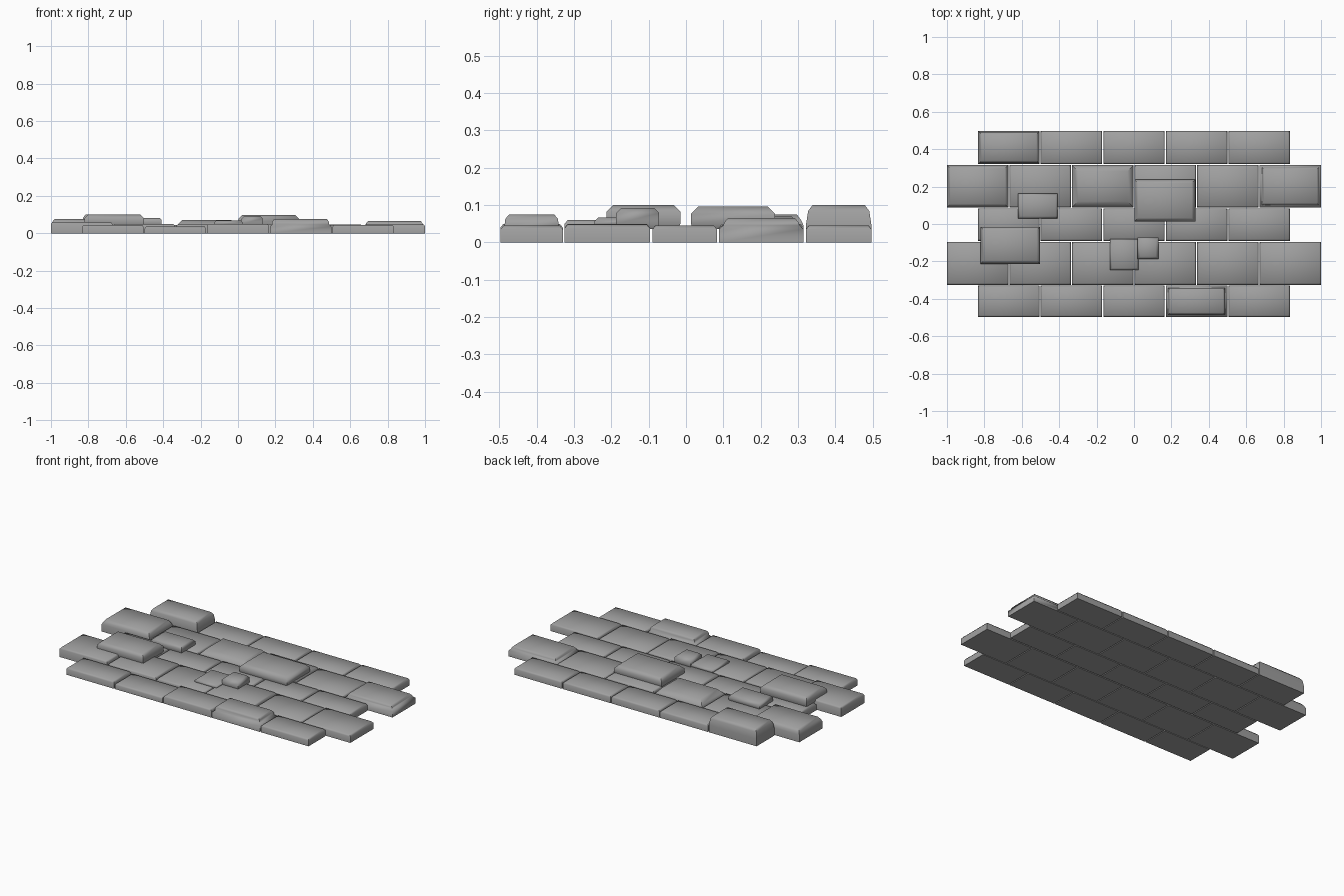
import bpy, bmesh, math

if "Cube" in bpy.data.objects:
    bpy.data.objects.remove(bpy.data.objects["Cube"])

stone = bpy.data.materials.new("grey stone")
stone.diffuse_color = (0.35, 0.35, 0.35, 1)
stone.use_nodes = True
stone.node_tree.nodes["Principled BSDF"].inputs["Base Color"].default_value = stone.diffuse_color


def block(name, x0, x1, y0, y1, rings, smooth=60):
    """Loft a rectangular stone from (inset, height) rings, capped at both ends."""
    bm = bmesh.new()
    loops = []
    for d, z in rings:
        loops.append([bm.verts.new(p) for p in (
            (x0 + d, y0 + d, z), (x1 - d, y0 + d, z),
            (x1 - d, y1 - d, z), (x0 + d, y1 - d, z))])
    for a, b in zip(loops, loops[1:]):
        for i in range(4):
            j = (i + 1) % 4
            bm.faces.new((a[i], a[j], b[j], b[i]))
    bm.faces.new(loops[-1])
    bm.faces.new(loops[0][::-1])
    me = bpy.data.meshes.new(name)
    bm.to_mesh(me)
    bm.free()
    me.materials.append(stone)
    ob = bpy.data.objects.new(name, me)
    bpy.context.collection.objects.link(ob)
    bpy.ops.object.select_all(action='DESELECT')
    ob.select_set(True)
    bpy.context.view_layer.objects.active = ob
    bpy.ops.object.shade_smooth_by_angle(angle=math.radians(smooth))


def plain(h):
    return [(0, 0), (0, h - 0.010), (0.008, h)]


def tall(h):
    return [(0, 0), (0, 0.045), (0.006, h - 0.016), (0.018, h)]


def stepped(h):
    return [(0, 0), (0, 0.036), (0.011, 0.046), (0.013, h - 0.012), (0.023, h)]


def sloped(h):
    return [(0, 0), (0, 0.036), (0.010, 0.046), (0.032, h)]


# Running-bond courses: y range, then the profile of each brick left to right
P = plain
courses = [
    (-0.497, -0.330, [P(.045), P(.036), P(.050), stepped(.075), P(.045)]),
    (-0.325, -0.097, [P(.060), P(.050), P(.047), P(.050), P(.045), P(.048)]),
    (-0.090, 0.083, [P(.045), P(.045), P(.046), P(.045), P(.045)]),
    (0.089, 0.315, [tall(.075), P(.045), sloped(.070), P(.050), P(.046), stepped(.065)]),
    (0.321, 0.497, [tall(.100), P(.045), P(.046), P(.045), P(.045)]),
]
pitch, gap = 0.3345, 0.006
for r, (y0, y1, bricks) in enumerate(courses):
    start = -pitch * len(bricks) / 2
    for i, rings in enumerate(bricks):
        x = start + i * pitch
        x0 = max(x + gap / 2, -1)
        x1 = min(x + pitch - gap / 2, 1)
        block(f"course_{r + 1}_brick_{i + 1}", x0, x1, y0, y1, rings)

# Loose stones bedded on top of the courses: x range, y range, top, chamfer
loose = [
    ("large_left_stone", -0.820, -0.503, -0.213, -0.015, 0.100, 0.018),
    ("large_middle_stone", 0.002, 0.328, 0.013, 0.238, 0.097, 0.020),
    ("small_left_stone", -0.620, -0.408, 0.030, 0.163, 0.082, 0.012),
    ("low_small_stone", -0.127, 0.025, -0.245, -0.080, 0.067, 0.010),
    ("high_small_stone", 0.020, 0.131, -0.187, -0.072, 0.093, 0.014),
]
for name, x0, x1, y0, y1, top, c in loose:
    block(name, x0, x1, y0, y1,
          [(0.008, 0.036), (0, 0.050), (0, top - c), (c, top)])
